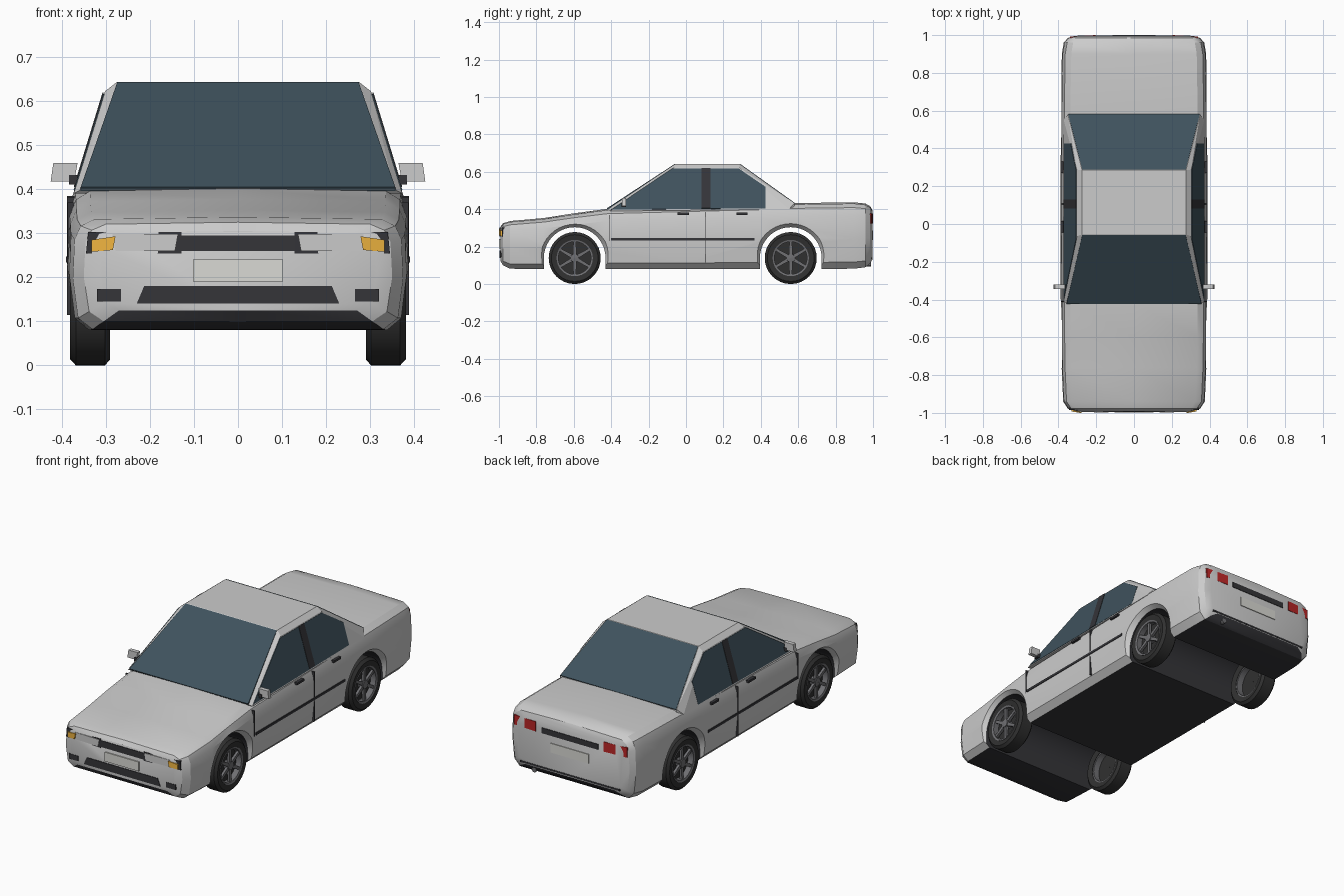
import bpy, bmesh
from math import sin, cos, pi
from mathutils import Vector

if "Cube" in bpy.data.objects:
    bpy.data.objects.remove(bpy.data.objects["Cube"])


def mat(name, r, g, b):
    m = bpy.data.materials.new(name)
    m.diffuse_color = (r, g, b, 1)
    m.use_nodes = True
    m.node_tree.nodes["Principled BSDF"].inputs["Base Color"].default_value = m.diffuse_color
    return m


PAINT = mat("paint", .78, .78, .79)
BLACK = mat("black_trim", .035, .035, .04)
RUBBER = mat("rubber", .03, .03, .03)
GLASS = mat("glass", .05, .085, .11)
STEEL = mat("wheel_metal", .16, .16, .17)
LENS = mat("lens", .85, .86, .88)
AMBER = mat("amber", .85, .45, .05)
RED = mat("red_lamp", .5, .02, .02)
PLATE = mat("plate", .7, .7, .66)


def finish(name, bm, m=None, mirror=False):
    bmesh.ops.recalc_face_normals(bm, faces=bm.faces)
    me = bpy.data.meshes.new(name)
    bm.to_mesh(me)
    bm.free()
    ob = bpy.data.objects.new(name, me)
    bpy.context.collection.objects.link(ob)
    if m:
        me.materials.append(m)
    if mirror:
        ob.modifiers.new("Mirror", 'MIRROR').use_mirror_merge = False
    return ob


def loft(name, rings, m=None, mirror=False, caps=True):
    """Bridge closed rings; without caps the last ring joins the first."""
    bm = bmesh.new()
    vs = [[bm.verts.new(p) for p in r] for r in rings]
    n = len(vs[0])
    pairs = list(zip(vs, vs[1:])) if caps else list(zip(vs, vs[1:] + vs[:1]))
    for a, b in pairs:
        for i in range(n):
            j = (i + 1) % n
            bm.faces.new((a[i], a[j], b[j], b[i]))
    if caps:
        bm.faces.new(vs[0])
        bm.faces.new(vs[-1])
    return finish(name, bm, m, mirror)


def slab(name, pts, off, m, mirror=False):
    off = Vector(off)
    return loft(name, [[Vector(p) for p in pts], [Vector(p) + off for p in pts]], m, mirror)


def box(name, x, y, z, m, mirror=False):
    pts = [(x[0], y[0], z[0]), (x[1], y[0], z[0]), (x[1], y[0], z[1]), (x[0], y[0], z[1])]
    return slab(name, pts, (0, y[1] - y[0], 0), m, mirror)


def smooth(ob, angle=.5):
    bpy.ops.object.select_all(action='DESELECT')
    bpy.context.view_layer.objects.active = ob
    ob.select_set(True)
    bpy.ops.object.shade_smooth_by_angle(angle=angle)


# Lower body: cross-sections (y, half width, bottom, top) along the car
stations = [(-.993, .315, .125, .305), (-.978, .35, .10, .325), (-.94, .375, .082, .337),
            (-.76, .383, .08, .353), (-.6, .385, .08, .378), (-.42, .386, .08, .402),
            (0, .387, .08, .414), (.4, .387, .08, .425), (.6, .387, .08, .433),
            (.9, .382, .082, .437), (.96, .372, .09, .430), (.985, .35, .11, .416),
            (.996, .315, .13, .395)]
section = [(.045, 0), (.012, .1), (0, .45), (.004, .8), (.018, .92), (.05, .98)]
rings = []
for y, w, zb, zt in stations:
    half = [(w - d, y, zb + f * (zt - zb)) for d, f in section]
    rings.append([(0, y, zb)] + half + [(0, y, zt)] + [(-p[0], y, p[2]) for p in reversed(half)])
body = loft("body", rings, PAINT)
body.data.materials.append(BLACK)

# Wheel arches cut across the full width, flared at the outside
WHEEL_Y, WHEEL_Z = (-.595, .56), .139
for y in WHEEL_Y:
    arch = []
    for x, r in ((-.5, .187), (-.388, .187), (-.36, .165), (.36, .165), (.388, .187), (.5, .187)):
        a = [(x, y + r * cos(pi * i / 20), WHEEL_Z + r * sin(pi * i / 20)) for i in range(21)]
        arch.append(a + [(x, y - r, -.1), (x, y + r, -.1)])
    cutter = loft("arch_cutter", arch)
    cutter.hide_render = True
    mod = body.modifiers.new("Arch", 'BOOLEAN')
    mod.operation, mod.solver, mod.object = 'DIFFERENCE', 'EXACT', cutter
    bpy.context.view_layer.objects.active = body
    bpy.ops.object.modifier_apply(modifier=mod.name)
    bpy.data.objects.remove(cutter)
for p in body.data.polygons:
    c, n = p.center, p.normal
    inner = abs(c.x) < .29 and c.z < .32 and n.z < .3 and abs(c.y) < .85
    p.material_index = int(inner or (n.z < -.25 and abs(c.x) < .29))
smooth(body)

# Cabin shell
bm = bmesh.new()
for s in (-1, 1):
    for p in ((.355, -.42, .40), (.373, -.41, .39), (.302, -.065, .622), (.275, -.055, .643),
              (.275, .285, .643), (.302, .285, .622), (.372, .55, .40), (.35, .58, .432), (.35, .58, .40)):
        bm.verts.new((s * p[0], p[1], p[2]))
bmesh.ops.convex_hull(bm, input=bm.verts)
bmesh.ops.dissolve_limit(bm, angle_limit=.02, verts=bm.verts, edges=bm.edges)
finish("cabin", bm, PAINT)

# Glass
slab("windshield", [(-.357, -.423, .405), (.357, -.423, .405), (.274, -.059, .643), (-.274, -.059, .643)],
     (0, .006, -.009), GLASS)
slab("rear_window", [(-.348, .583, .433), (.348, .583, .433), (.274, .289, .643), (-.274, .289, .643)],
     (0, -.006, -.009), GLASS)


def side(y, z):
    return (.3735 - (z - .39) / .232 * .071 + .002, y, z)


slab("side_window", [side(-.40, .398), side(-.075, .617), side(.283, .617), side(.425, .52), side(.425, .405)],
     (-.008, 0, -.003), GLASS, True)
slab("centre_pillar", [side(.083, .405), side(.083, .619), side(.13, .619), side(.13, .405)],
     (.002, 0, .0006), BLACK, True)

# Side trim
box("rub_strip", (.37, .39), (-.40, .365), (.234, .247), BLACK, True)
box("door_seam", (.36, .3878), (.103, .108), (.115, .385), BLACK, True)
box("front_door_seam", (.35, .3868), (-.412, -.408), (.23, .37), BLACK, True)
for i, y in enumerate((-.045, .27)):
    box(f"door_handle_{i}", (.36, .388), (y, y + .06), (.37, .382), BLACK, True)

# Door mirrors
box("mirror_arm", (.345, .383), (-.345, -.32), (.411, .432), BLACK, True)
slab("mirror", [(.372, -.343, .418), (.425, -.343, .418), (.419, -.343, .46), (.364, -.343, .46)],
     (0, .022, 0), PAINT, True)

# Front face
box("grille", (-.128, .128), (-.996, -.96), (.26, .295), BLACK)
slab("lamp_housing", [(.128, -.996, .254), (.345, -.984, .254), (.34, -.984, .303), (.128, -.996, .303)],
     (0, .04, 0), BLACK, True)
slab("headlight", [(.143, -.999, .26), (.278, -.994, .26), (.285, -.994, .298), (.136, -.999, .298)],
     (0, .03, 0), LENS, True)
slab("indicator", [(.284, -1.0, .262), (.332, -.992, .258), (.332, -.992, .285), (.278, -1.0, .293)],
     (0, .03, 0), AMBER, True)
box("front_plate", (-.102, .102), (-.999, -.97), (.19, .24), PLATE)
slab("lower_intake", [(-.23, -.996, .14), (.23, -.996, .14), (.213, -.996, .18), (-.213, -.996, .18)],
     (0, .03, 0), BLACK)
box("fog_lamp", (.265, .32), (-.995, -.96), (.145, .173), BLACK, True)

# Rear face
slab("tail_light", [(.205, 1.0, .325), (.34, .992, .325), (.34, .992, .378), (.205, 1.0, .378)],
     (0, -.04, 0), RED, True)
box("rear_strip", (-.17, .17), (.97, .999), (.325, .355), BLACK)
box("rear_plate", (-.115, .115), (.97, 1.0), (.235, .285), PLATE)
box("rear_bumper_line", (-.30, .30), (.97, .998), (.134, .143), BLACK)
loft("exhaust", [[(.22 + .013 * cos(i * pi / 6), y, .108 + .013 * sin(i * pi / 6)) for i in range(12)]
                 for y in (.90, .99)], STEEL)


# Wheels
def lathe(name, y, profile, m, steps=32):
    rs = [[(x, y + r * cos(2 * pi * i / steps), WHEEL_Z + r * sin(2 * pi * i / steps)) for r, x in profile]
          for i in range(steps)]
    ob = loft(name, rs, m, True, caps=False)
    smooth(ob)


for tag, y in zip(("front", "rear"), WHEEL_Y):
    lathe(tag + "_tyre", y, [(.095, .298), (.125, .29), (.139, .302), (.139, .368), (.125, .381), (.095, .376)], RUBBER)
    lathe(tag + "_rim", y, [(.087, .3), (.097, .3), (.097, .379), (.087, .376)], STEEL)
    lathe(tag + "_wheel_back", y, [(.001, .335), (.09, .335), (.09, .345), (.001, .345)], RUBBER)
    lathe(tag + "_hub", y, [(.001, .34), (.024, .34), (.022, .376), (.001, .378)], STEEL)
    for k in range(6):
        a = pi / 2 + k * pi / 3
        u, v = Vector((0, cos(a), sin(a))), Vector((0, -sin(a), cos(a)))
        c = Vector((.358, y, WHEEL_Z))
        slab(f"{tag}_spoke_{k}", [c + u * r + v * t for r, t in ((.015, -.01), (.09, -.007), (.09, .007), (.015, .01))],
             (.014, 0, 0), STEEL, True)
